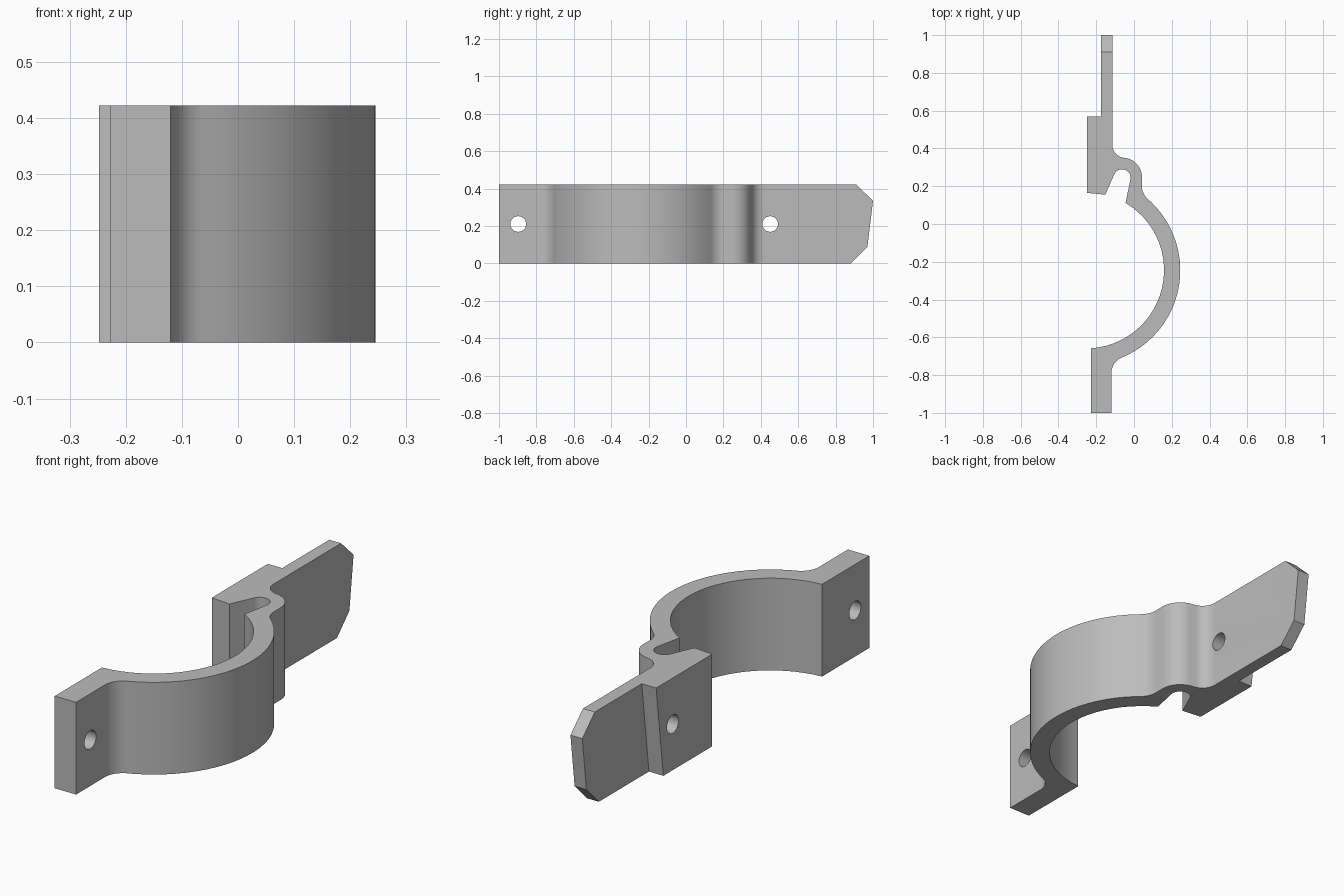
import bpy, bmesh
from math import radians, cos, sin, pi
from mathutils import Matrix, Vector

if "Cube" in bpy.data.objects:
    bpy.data.objects.remove(bpy.data.objects["Cube"])

HEIGHT = 0.422

grey = bpy.data.materials.new("plain grey")
grey.use_nodes = True
colour = (0.5, 0.5, 0.5, 1)
grey.diffuse_color = colour
grey.node_tree.nodes["Principled BSDF"].inputs["Base Color"].default_value = colour


def arc(cx, cy, r, start, end, steps):
    """Points along a circular arc, angles in degrees."""
    angles = [radians(start + (end - start) * i / steps) for i in range(steps + 1)]
    return [(cx + r * cos(a), cy + r * sin(a)) for a in angles]


def prism(name, points, direction):
    """Extrude a closed outline of 3D points into a solid object."""
    bm = bmesh.new()
    face = bm.faces.new([bm.verts.new(p) for p in points])
    extruded = bmesh.ops.extrude_face_region(bm, geom=[face])["geom"]
    moved = [g for g in extruded if isinstance(g, bmesh.types.BMVert)]
    bmesh.ops.translate(bm, verts=moved, vec=Vector(direction))
    bmesh.ops.recalc_face_normals(bm, faces=bm.faces)
    return make_object(name, bm)


def make_object(name, bm):
    mesh = bpy.data.meshes.new(name)
    bm.to_mesh(mesh)
    bm.free()
    mesh.materials.append(grey)
    obj = bpy.data.objects.new(name, mesh)
    bpy.context.collection.objects.link(obj)
    return obj


def cut(target, cutter, operation):
    """Apply a boolean and discard the cutter."""
    cutter.hide_render = True
    mod = target.modifiers.new("cut", 'BOOLEAN')
    mod.operation, mod.object, mod.solver = operation, cutter, 'EXACT'
    bpy.context.view_layer.objects.active = target
    bpy.ops.object.modifier_apply(modifier=mod.name)
    bpy.data.objects.remove(cutter)


# Clamp strap outline: flange, half ring, hook, tab, pad, back along the inside
ring = (-0.255, -0.245)
outline = [(-0.228, -1), (-0.12, -1)]
outline += arc(-0.03, -0.79, 0.09, 180, 112, 8)         # flange fillet
outline += arc(*ring, 0.5, -65, 47, 22)                 # ring outside
outline += arc(0.131, 0.2, 0.089, 225, 180, 6)          # hook root fillet
outline += arc(-0.058, 0.25, 0.1, 0, 75, 9)             # hook outside
outline += arc(-0.045, 0.42, 0.07, 255, 180, 8)         # tab fillet
outline += [(-0.115, 1.2), (-0.175, 1.2)]               # tab
outline += [(-0.175, 0.57), (-0.248, 0.57)]             # pad step
outline += [(-0.248, 0.165), (-0.152, 0.155)]           # pad end
outline += arc(-0.063, 0.245, 0.045, 155, -8, 12)       # hook inside
outline += arc(*ring, 0.414, 59.5, -86.3, 26)           # ring inside
clamp = prism("clamp_strap", [(x, y, 0) for x, y in outline], (0, 0, HEIGHT))

# Slanted pad step
for v in clamp.data.vertices:
    if abs(v.co.y - 0.57) < 0.001 and v.co.z < 0.01:
        v.co.y -= 0.052

# Clipped, slightly leaning tab end
side = [(-2, -1), (0.88, -1), (0.88, 0), (0.97, 0.09), (1, 0.335),
        (0.91, HEIGHT), (0.91, 1), (-2, 1)]
cut(clamp, prism("tab_trim", [(-1, y, z) for y, z in side], (2, 0, 0)), 'INTERSECT')

# Screw holes
for y in (-0.897, 0.45):
    bm = bmesh.new()
    bmesh.ops.create_cone(bm, cap_ends=True, segments=24, radius1=0.042,
                          radius2=0.042, depth=1,
                          matrix=Matrix.Translation((0, y, HEIGHT / 2))
                          @ Matrix.Rotation(pi / 2, 4, 'Y'))
    cut(clamp, make_object("screw_hole", bm), 'DIFFERENCE')

bpy.ops.object.select_all(action='DESELECT')
clamp.select_set(True)
bpy.context.view_layer.objects.active = clamp
bpy.ops.object.shade_smooth_by_angle(angle=radians(30))
